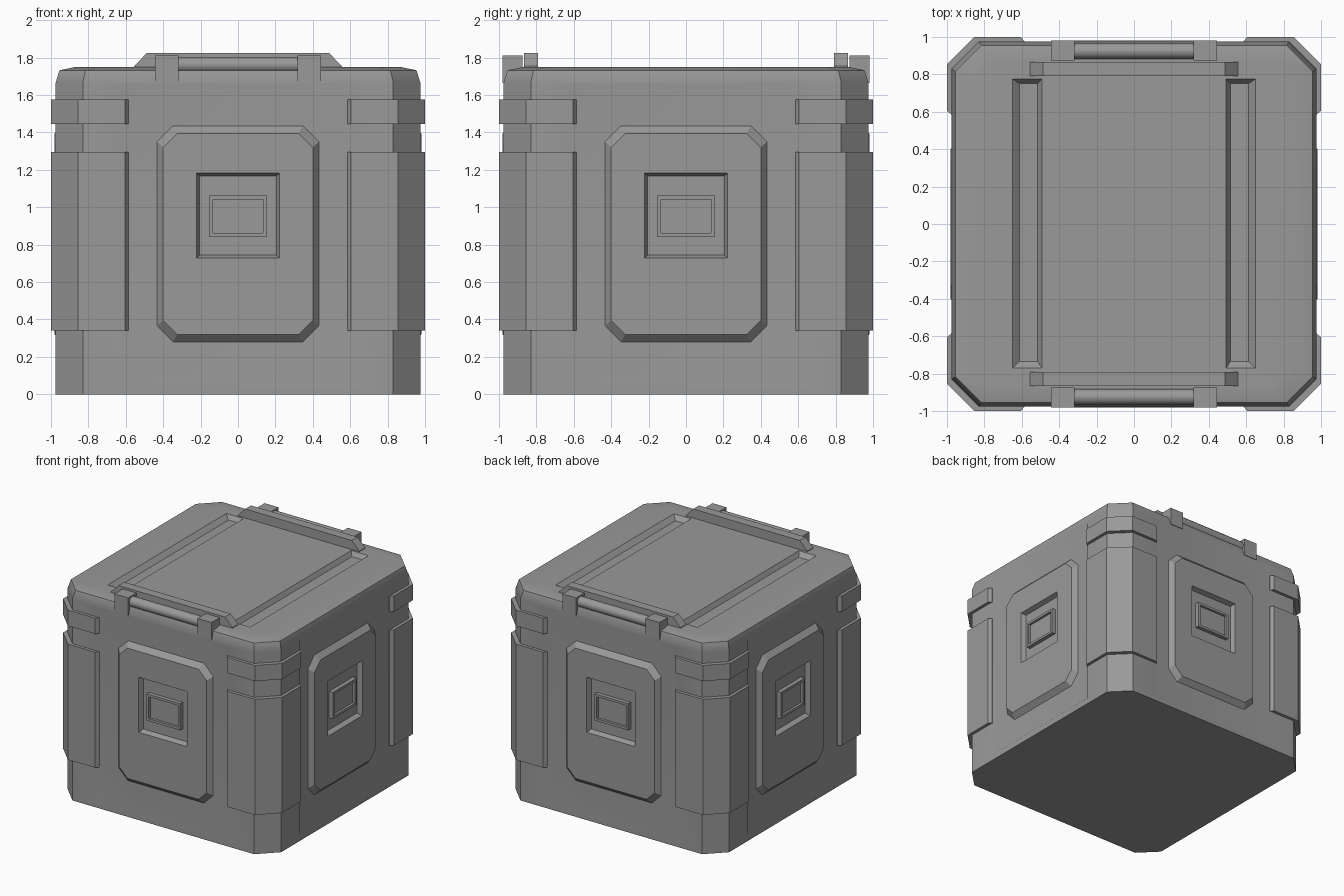
import bpy, bmesh
from math import pi, radians, cos, sin

if "Cube" in bpy.data.objects:
    bpy.data.objects.remove(bpy.data.objects["Cube"])

grey = bpy.data.materials.new("dark_grey")
grey.diffuse_color = (.32, .32, .32, 1)
grey.use_nodes = True
grey.node_tree.nodes["Principled BSDF"].inputs["Base Color"].default_value = grey.diffuse_color


def loft(name, rings):
    """Closed solid skinned through rings that all have the same point count."""
    bm = bmesh.new()
    vs = [[bm.verts.new(p) for p in r] for r in rings]
    n = len(rings[0])
    for a, b in zip(vs, vs[1:]):
        for i in range(n):
            j = (i + 1) % n
            bm.faces.new((a[i], a[j], b[j], b[i]))
    bm.faces.new(vs[0])
    bm.faces.new(vs[-1])
    bmesh.ops.recalc_face_normals(bm, faces=bm.faces)
    me = bpy.data.meshes.new(name)
    bm.to_mesh(me)
    bm.free()
    me.materials.append(grey)
    ob = bpy.data.objects.new(name, me)
    bpy.context.collection.objects.link(ob)
    return ob


def rect(x0, x1, y0, y1, c=0):
    """Rectangle outline, with chamfered corners when c > 0."""
    if not c:
        return [(x0, y0), (x1, y0), (x1, y1), (x0, y1)]
    return [(x0 + c, y0), (x1 - c, y0), (x1, y0 + c), (x1, y1 - c),
            (x1 - c, y1), (x0 + c, y1), (x0, y1 - c), (x0, y0 + c)]


def flat(pts, z):
    return [(x, y, z) for x, y in pts]


def front(pts, d):
    return [(x, -d, z) for x, z in pts]


def box(name, x0, x1, y0, y1, z0, z1):
    return loft(name, [flat(rect(x0, x1, y0, y1), z) for z in (z0, z1)])


def cut(ob, cutter):
    cutter.hide_render = True
    m = ob.modifiers.new("cut", 'BOOLEAN')
    m.operation, m.object, m.solver = 'DIFFERENCE', cutter, 'EXACT'
    bpy.context.view_layer.objects.active = ob
    bpy.ops.object.modifier_apply(modifier=m.name)
    bpy.data.objects.remove(cutter)


def spin(ob, count):
    """Linked copies turned round the z axis."""
    for k in range(1, count):
        c = ob.copy()
        c.rotation_euler.z = 2 * pi * k / count
        bpy.context.collection.objects.link(c)


def turned(ob, k):
    for v in ob.data.vertices:
        x, y, z = v.co
        for _ in range(k):
            x, y = -y, x
        v.co = (x, y, z)
    return ob


def smooth(ob, angle):
    """Soft shallow edges while large faces stay visually flat."""
    bpy.ops.object.select_all(action='DESELECT')
    ob.select_set(True)
    bpy.context.view_layer.objects.active = ob
    bpy.ops.object.shade_smooth_by_angle(angle=radians(angle))
    ob.modifiers.new("flat_faces", 'WEIGHTED_NORMAL').keep_sharp = True


# Body with chamfered corners and softened lid edge
body = loft("crate_body", [flat(rect(-h, h, -h, h, c), z) for h, c, z in
            ((.975, .145, 0), (.975, .145, 1.665), (.955, .14, 1.732), (.87, .13, 1.75))])

# Recessed wall on each side
for k in range(4):
    big, small = rect(-.59, .59, .05, 1.66), rect(-.538, .538, .1, 1.61)
    cut(body, turned(loft("wall_cutter", [front(big, 1.05), front(big, .975),
                                          front(small, .94)]), k))

# Two long grooves in the lid
for s in (-1, 1):
    big = rect(*sorted((s * .493, s * .65)), -.77, .775)
    small = rect(*sorted((s * .515, s * .612)), -.735, .75)
    cut(body, loft("groove_cutter", [flat(big, 1.8), flat(big, 1.75), flat(small, 1.715)]))
smooth(body, 40)

# Raised side panels with a central pocket
outer, inner = rect(-.432, .432, .28, 1.435, .085), rect(-.4, .4, .32, 1.395, .075)
panel = loft("side_panel", [front(outer, .93), front(outer, .94), front(inner, .98)])
big, small = rect(-.222, .222, .728, 1.182), rect(-.205, .205, .745, 1.168)
cut(panel, loft("pocket_cutter", [front(big, 1.05), front(big, .98), front(small, .942)]))
spin(panel, 4)

# Latch plate inside each pocket: raised rim with a sunken centre
o, i = rect(-.155, .155, .842, 1.062), rect(-.133, .133, .862, 1.042)
latch = loft("latch_plate", [front(o, .935), front(o, .975), front(i, .975), front(i, .955)])
spin(latch, 4)

# Corner guards
guard = [(.585, -.975), (.605, -1), (.855, -1), (1, -.855), (1, -.605), (.975, -.585),
         (.95, -.585), (.95, -.82), (.82, -.95), (.585, -.95)]
for name, z0, z1 in (("lower_corner_guard", .34, 1.295), ("upper_corner_guard", 1.445, 1.575)):
    spin(loft(name, [flat(guard, z0), flat(guard, z1)]), 4)

# Lid bars, handle brackets and handle rods at front and back
bar = [(-.555, 1.74), (.555, 1.74), (.555, 1.755), (.487, 1.825), (-.487, 1.825), (-.555, 1.755)]
spin(loft("lid_bar", [front(bar, .79), front(bar, .865)]), 2)
for x in (-.38, .38):
    spin(box("handle_bracket", x - .063, x + .063, -.98, -.873, 1.665, 1.812), 2)
circle = [(-.925 + .042 * cos(radians(30 * a)), 1.762 + .042 * sin(radians(30 * a)))
          for a in range(12)]
rod = loft("handle_rod", [[(x, y, z) for y, z in circle] for x in (-.33, .33)])
smooth(rod, 40)
spin(rod, 2)
